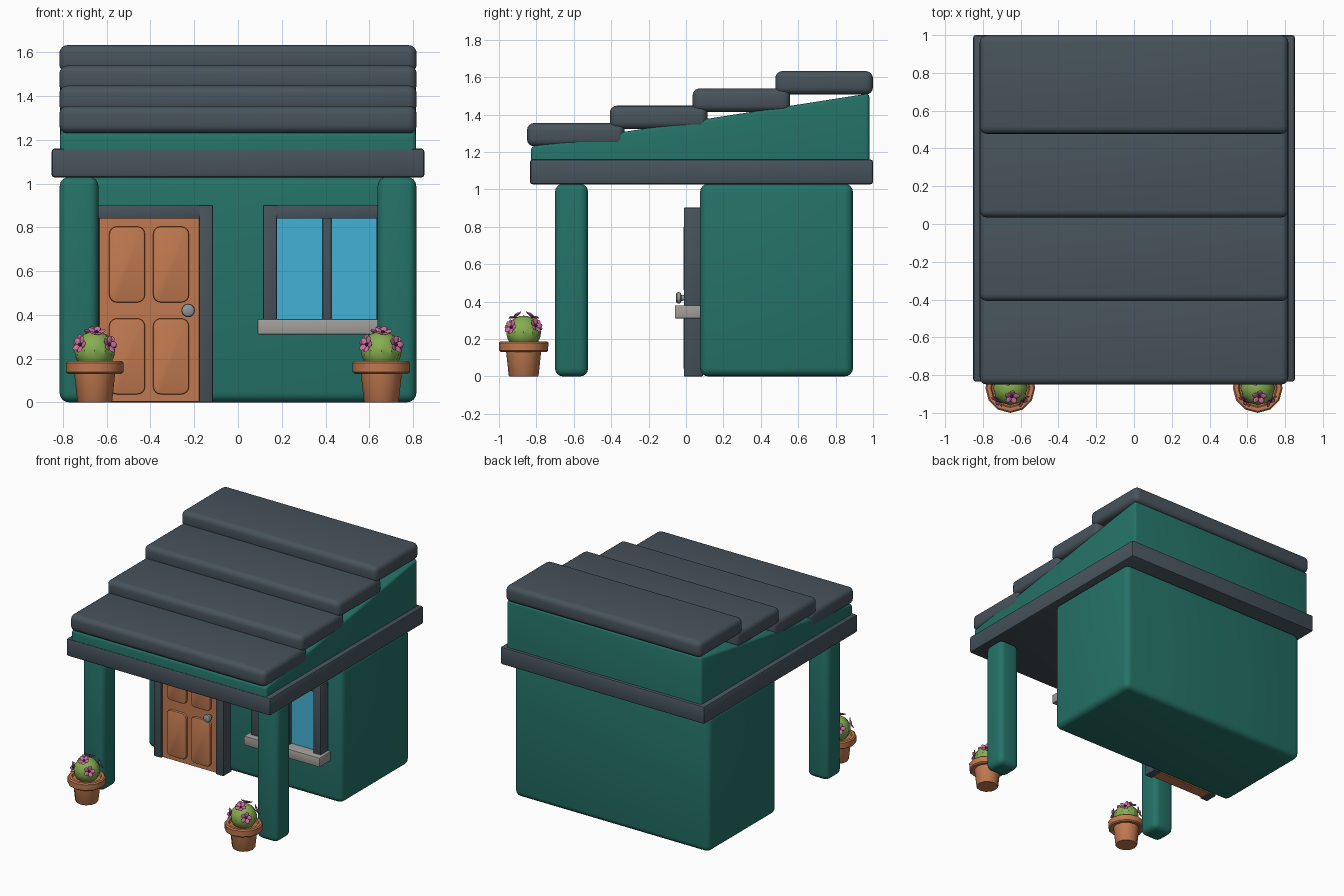
import bpy, bmesh, math
from mathutils import Matrix, Vector

if "Cube" in bpy.data.objects:
    bpy.data.objects.remove(bpy.data.objects["Cube"])


def mat(name, r, g, b):
    lin = [((c / 255 + 0.055) / 1.055) ** 2.4 for c in (r, g, b)]
    m = bpy.data.materials.new(name)
    m.diffuse_color = (*lin, 1)
    m.use_nodes = True
    m.node_tree.nodes["Principled BSDF"].inputs["Base Color"].default_value = m.diffuse_color
    return m


GREEN = mat("teal_green", 36, 114, 103)
SLATE = mat("slate_grey", 71, 83, 91)
CLAY = mat("terracotta", 192, 121, 80)
GLASS = mat("window_blue", 68, 178, 214)
STONE = mat("sill_grey", 162, 158, 154)
METAL = mat("knob_grey", 146, 150, 154)
CACTUS = mat("cactus_green", 134, 174, 80)
PINK = mat("petal_pink", 205, 112, 160)
CORE = mat("flower_centre", 100, 40, 72)


def finish(name, bm, material, angle=40):
    bmesh.ops.recalc_face_normals(bm, faces=bm.faces)
    me = bpy.data.meshes.new(name)
    bm.to_mesh(me)
    bm.free()
    ob = bpy.data.objects.new(name, me)
    bpy.context.collection.objects.link(ob)
    for m in (material if isinstance(material, list) else [material]):
        me.materials.append(m)
    bpy.ops.object.select_all(action='DESELECT')
    ob.select_set(True)
    bpy.context.view_layer.objects.active = ob
    bpy.ops.object.shade_smooth_by_angle(angle=math.radians(angle))
    return ob


def round_edges(bm, edges, r, seg):
    bmesh.ops.bevel(bm, geom=edges, offset=r, segments=seg, profile=0.5,
                    affect='EDGES', clamp_overlap=True)


def box(name, x, y, z, material, r=0.0, seg=4):
    bm = bmesh.new()
    bmesh.ops.create_cube(bm, size=1)
    for v in bm.verts:
        for i, (a, b) in enumerate((x, y, z)):
            v.co[i] = (a + b) / 2 + v.co[i] * (b - a)
    if r:
        round_edges(bm, bm.edges[:], r, seg)
    return finish(name, bm, material)


def lathe(name, profile, steps, centre, material, angle=40):
    bm = bmesh.new()
    vs = [bm.verts.new((r, 0, z)) for r, z in profile]
    es = [bm.edges.new(p) for p in zip(vs, vs[1:])]
    bmesh.ops.spin(bm, geom=vs + es, cent=(0, 0, 0), axis=(0, 0, 1),
                   angle=math.tau, steps=steps)
    bmesh.ops.remove_doubles(bm, verts=bm.verts, dist=1e-4)
    bmesh.ops.translate(bm, verts=bm.verts, vec=centre)
    return finish(name, bm, material, angle)


# Main room, porch posts and eaves slab
box("room_walls", (-.815, .815), (.075, .893), (0, 1.03), GREEN, .045)
for side, x0 in (("left", -.815), ("right", .638)):
    box(f"{side}_porch_post", (x0, x0 + .177), (-.70, -.524), (0, 1.03), GREEN, .042)
box("eaves_slab", (-.852, .852), (-.834, 1.0), (1.027, 1.16), SLATE, .014, 2)

# Sloping gable under the roof boards
bm = bmesh.new()
side = [bm.verts.new((-.814, y, z)) for y, z in
        ((-.828, 1.13), (.98, 1.13), (.98, 1.513), (-.828, 1.23))]
f = bm.faces.new(side)
ext = bmesh.ops.extrude_face_region(bm, geom=[f])
bmesh.ops.translate(bm, verts=[g for g in ext["geom"] if isinstance(g, bmesh.types.BMVert)],
                    vec=(1.628, 0, 0))
round_edges(bm, [e for e in bm.edges if max(v.co.z for v in e.verts) > 1.2], .018, 3)
finish("roof_gable", bm, GREEN)

# Four overlapping roof boards
for i in range(4):
    y, z = -.85 + .4425 * i, 1.23 + .0925 * i
    box(f"roof_board_{i + 1}", (-.817, .817), (y, y + .522), (z, z + .125), SLATE, .038)


# Door and window surrounds
def surround(name, cx, z0):
    for s, tag in ((-1, "left"), (1, "right")):
        a, b = sorted((cx + s * .228, cx + s * .292))
        box(f"{name}_{tag}_jamb", (a, b), (-.012, .09), (z0, .902), SLATE, .006, 2)
    box(f"{name}_lintel", (cx - .232, cx + .232), (-.012, .09), (.84, .902), SLATE, .004, 2)


surround("door", -.406, 0)
surround("window", .406, .33)

# Door leaf with four raised rounded panels
box("door_leaf", (-.636, -.176), (.005, .09), (.003, .842), CLAY)
for px in (-.507, -.306):
    for pz in (.21, .63):
        bm = bmesh.new()
        bmesh.ops.create_cube(bm, size=1)
        bmesh.ops.transform(bm, matrix=Matrix.Translation((px, .003, pz))
                            @ Matrix.Diagonal((.164, .032, .347, 1)), verts=bm.verts)
        round_edges(bm, [e for e in bm.edges
                         if abs(e.verts[0].co.y - e.verts[1].co.y) > .01], .035, 4)
        round_edges(bm, [e for e in bm.edges
                         if all(v.co.y < -.01 for v in e.verts)], .007, 2)
        finish("door_panel", bm, CLAY)

# Door knob: turned profile pointing forwards
knob = lathe("door_knob", [(0, .05), (.02, .05), (.028, .045), (.031, .035),
                           (.028, .025), (.016, .02), (.014, 0), (0, 0)],
             16, (0, 0, 0), METAL)
knob.data.transform(Matrix.Translation((-.228, -.004, .42))
                    @ Matrix.Rotation(math.pi / 2, 4, 'X'))

# Window glass, mullion and sill
box("window_glass", (.17, .64), (.03, .09), (.34, .85), GLASS)
box("window_mullion", (.387, .427), (.005, .09), (.34, .85), SLATE, .004, 2)
box("window_sill", (.09, .722), (-.06, .09), (.31, .38), STONE, .006, 2)


# Small five-petal flower on the cactus, facing outwards along n
def add_flower(bm, pos, n):
    base = Matrix.Translation(pos) @ n.to_track_quat('Z', 'Y').to_matrix().to_4x4()
    for k in range(5):
        m = (base @ Matrix.Rotation(math.tau * k / 5, 4, 'Z')
             @ Matrix.Rotation(-.35, 4, 'Y') @ Matrix.Translation((.024, 0, 0))
             @ Matrix.Diagonal((.020, .015, .004, 1)))
        bmesh.ops.create_icosphere(bm, subdivisions=2, radius=1, matrix=m)
    old = set(bm.faces)
    bmesh.ops.create_icosphere(bm, subdivisions=1, radius=.010,
                               matrix=base @ Matrix.Translation((0, 0, .006)))
    for f in bm.faces:
        if f not in old:
            f.material_index = 1


# Flower pots, each with a ribbed cactus and a ring of flowers
for side, cx in (("left", -.655), ("right", .655)):
    c = Vector((cx, -.868, 0))
    lathe(f"{side}_pot", [(0, 0), (.076, 0), (.080, .006), (.094, .135), (.122, .130),
                          (.131, .138), (.132, .180), (.124, .188), (.104, .188),
                          (.098, .172), (0, .172)], 12, c, CLAY)
    bm = bmesh.new()
    bmesh.ops.create_uvsphere(bm, u_segments=24, v_segments=12, radius=.090)
    for v in bm.verts:
        rib = 1 + .03 * math.cos(12 * math.atan2(v.co.y, v.co.x))
        v.co.x *= rib
        v.co.y *= rib
    bmesh.ops.translate(bm, verts=bm.verts, vec=c + Vector((0, 0, .235)))
    finish(f"{side}_cactus", bm, CACTUS)
    bm = bmesh.new()
    for az, el in ((-45, 17), (-135, 17), (45, 22), (135, 22), (-80, 62), (100, 62)):
        a, e = math.radians(az), math.radians(el)
        n = Vector((math.cos(a) * math.cos(e), math.sin(a) * math.cos(e), math.sin(e)))
        add_flower(bm, c + Vector((0, 0, .235)) + n * .092, n)
    finish(f"{side}_cactus_flowers", bm, [PINK, CORE])
